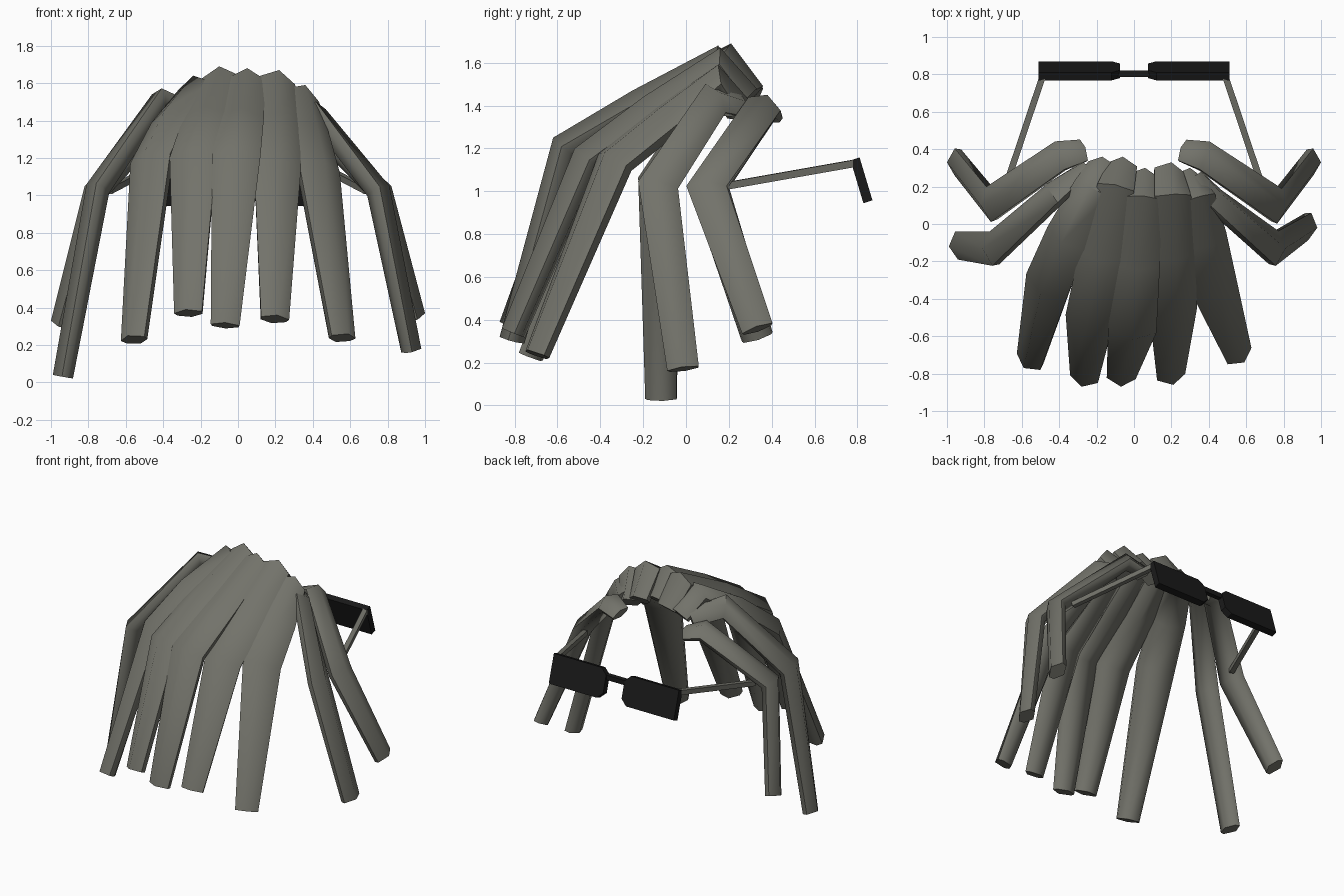
import bpy, bmesh, math
from mathutils import Vector

if "Cube" in bpy.data.objects:
    bpy.data.objects.remove(bpy.data.objects["Cube"], do_unlink=True)


def material(name, color):
    m = bpy.data.materials.new(name)
    m.use_nodes = True
    m.diffuse_color = (*color, 1)
    m.node_tree.nodes["Principled BSDF"].inputs["Base Color"].default_value = (*color, 1)
    return m


GREY = material("warm grey", (0.17, 0.17, 0.145))
BLACK = material("black", (0.01, 0.01, 0.01))


def finish(name, bm, mat, smooth=None):
    bmesh.ops.recalc_face_normals(bm, faces=bm.faces)
    me = bpy.data.meshes.new(name)
    bm.to_mesh(me)
    bm.free()
    me.materials.append(mat)
    ob = bpy.data.objects.new(name, me)
    bpy.context.collection.objects.link(ob)
    if smooth:
        bpy.ops.object.select_all(action="DESELECT")
        ob.select_set(True)
        bpy.context.view_layer.objects.active = ob
        bpy.ops.object.shade_smooth_by_angle(angle=math.radians(smooth))
    return ob


def loft(bm, rings):
    """Skin a list of equal point rings and cap both ends."""
    rings = [[bm.verts.new(p) for p in ring] for ring in rings]
    n = len(rings[0])
    for a, b in zip(rings, rings[1:]):
        for i in range(n):
            j = (i + 1) % n
            bm.faces.new((a[i], a[j], b[j], b[i]))
    bm.faces.new(rings[0])
    bm.faces.new(rings[-1])


SECTION = [(0, 0), (.5, -.38), (.45, -.7), (0, -1), (-.45, -.7), (-.5, -.38)]


def lock(name, points, widths, depths, centre):
    """Six-sided strand; its outer ridge follows the points, facing away from centre."""
    pts = [Vector(p) for p in points]
    rings = []
    for i, (p, w, d) in enumerate(zip(pts, widths, depths)):
        t = Vector()
        if i > 0:
            t += (p - pts[i - 1]).normalized()
        if i < len(pts) - 1:
            t += (pts[i + 1] - p).normalized()
        t.normalize()
        out = p - Vector(centre)
        out = (out - t * out.dot(t)).normalized()
        side = t.cross(out)
        rings.append([p + side * (u * w) + out * (v * d) for u, v in SECTION])
    bm = bmesh.new()
    loft(bm, rings)
    return finish(name, bm, GREY, 62)


HEAD = (0, .2, .7)

# Front locks: root, crest, shoulder, bend, tip
front = {
    "front_lock_far_right": [(-.17, .36, 1.48), (-.24, .2, 1.64), (-.39, -.1, 1.46), (-.5, -.37, 1.23), (-.59, -.77, .25)],
    "front_lock_right": [(-.06, .36, 1.49), (-.1, .21, 1.69), (-.19, -.2, 1.48), (-.255, -.56, 1.25), (-.28, -.87, .39)],
    "front_lock_middle": [(.06, .3, 1.5), (.05, .15, 1.68), (.02, -.25, 1.47), (-.01, -.62, 1.25), (-.07, -.87, .32)],
    "front_lock_left": [(.2, .33, 1.48), (.22, .16, 1.67), (.23, -.2, 1.44), (.225, -.52, 1.2), (.21, -.86, .36)],
    "front_lock_far_left": [(.3, .3, 1.42), (.36, .15, 1.59), (.42, -.12, 1.39), (.465, -.38, 1.18), (.59, -.74, .26)],
}
for name, pts in front.items():
    lock(name, pts, (.16, .2, .24, .26, .155), (.14, .15, .15, .15, .12), HEAD)

# Side locks: root, crest, bend, tip, with the front pair standing on edge
SIDE = (0, -.05, 1.15)
sides = {
    "side_lock_front_left": (SIDE, [(.36, .28, 1.42), (.47, .16, 1.46), (.81, -.13, 1.05), (.98, -.02, .18)]),
    "side_lock_back_left": (HEAD, [(.25, .41, 1.39), (.39, .38, 1.45), (.82, .09, 1.05), (1, .33, .37)]),
    "side_lock_front_right": (SIDE, [(-.27, .33, 1.45), (-.46, .19, 1.54), (-.81, -.13, 1.06), (-.99, -.12, .04)]),
    "side_lock_back_right": (HEAD, [(-.26, .41, 1.39), (-.41, .38, 1.45), (-.82, .1, 1.05), (-1, .33, .33)]),
}
for name, (centre, pts) in sides.items():
    lock(name, pts, (.13, .17, .19, .15), (.08, .12, .13, .11), centre)


def bar(name, a, b, size, mat):
    """Square rod between two points."""
    a, b = Vector(a), Vector(b)
    d = (b - a).normalized()
    u = d.cross(Vector((0, 0, 1))).normalized() * size / 2
    v = u.cross(d)
    bm = bmesh.new()
    loft(bm, [[p + u + v, p - u + v, p - u - v, p + u - v] for p in (a, b)])
    return finish(name, bm, mat)


# Spectacles: tilted lenses with clipped inner corners, arms and bridge
DOWN = Vector((0, .06, -.2))
THICK = Vector((0, -.042, -.014))
for s, label in ((1, "left"), (-1, "right")):
    outline = [(.51, 0), (.12, 0), (.075, .2), (.075, .8), (.12, 1), (.51, 1)]
    face = [Vector((s * x, .81, 1.158)) + DOWN * h for x, h in outline]
    bm = bmesh.new()
    loft(bm, [face, [p + THICK for p in face]])
    finish("lens_" + label, bm, BLACK)
    bar("arm_" + label, (s * .49, .785, 1.13), (s * .69, .19, 1.025), .034, GREY)
bar("bridge", (-.1, .803, 1.1), (.1, .803, 1.1), .035, BLACK)
